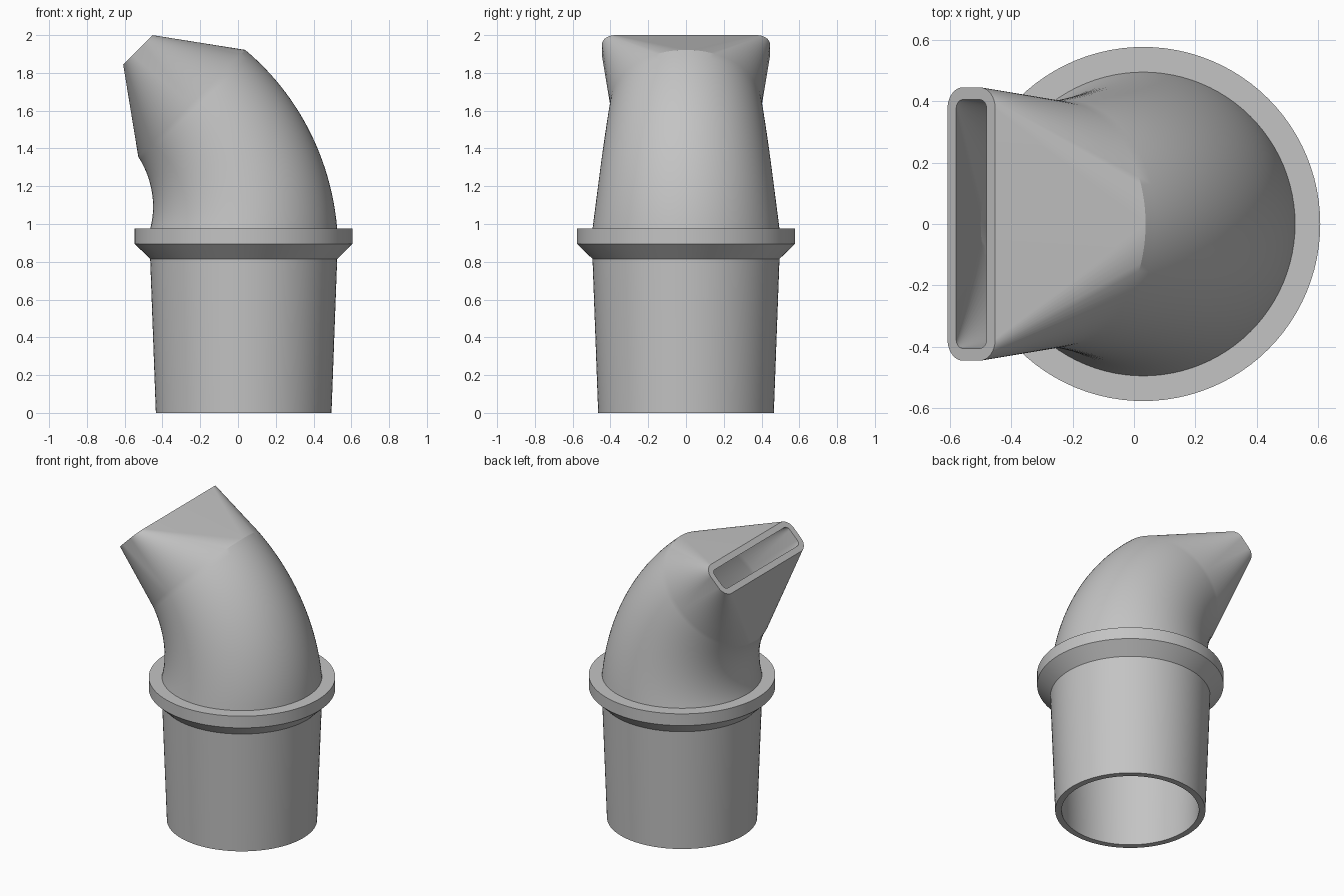
import bpy, bmesh
from math import sin, cos, pi, radians
from mathutils import Vector

if "Cube" in bpy.data.objects:
    bpy.data.objects.remove(bpy.data.objects["Cube"])

AXIS = 0.03        # x of the socket's centre line
JOINT = 0.975      # height where the elbow starts
WALL = 0.04
BEND = 0.939       # radius of the elbow's centre line
STEPS = 24         # points in each quarter of a ring

grey = bpy.data.materials.new("plain grey")
grey.use_nodes = True
grey.diffuse_color = (0.55, 0.55, 0.55, 1)
grey.node_tree.nodes["Principled BSDF"].inputs["Base Color"].default_value = grey.diffuse_color


def ring(x, z, tilt, half_u, half_v, r):
    """Rounded rectangle, tilted about y; it is a circle when all sizes match."""
    u, v = Vector((cos(tilt), 0, sin(tilt))), Vector((0, 1, 0))
    points = []
    for quarter, (su, sv) in enumerate([(1, 1), (-1, 1), (-1, -1), (1, -1)]):
        for i in range(STEPS + 1):
            a = (quarter + i / STEPS) * pi / 2
            points.append(Vector((x, 0, z))
                          + u * (su * (half_u - r) + r * cos(a))
                          + v * (sv * (half_v - r) + r * sin(a)))
    return points


def loft(name, rings):
    bm = bmesh.new()
    rows = [[bm.verts.new(p) for p in points] for points in rings]
    for low, high in zip(rows, rows[1:]):
        for i in range(len(low)):
            j = (i + 1) % len(low)
            bm.faces.new((low[i], low[j], high[j], high[i]))
    bmesh.ops.remove_doubles(bm, verts=bm.verts, dist=0.0001)
    bmesh.ops.recalc_face_normals(bm, faces=bm.faces)
    mesh = bpy.data.meshes.new(name)
    bm.to_mesh(mesh)
    bm.free()
    mesh.materials.append(grey)
    obj = bpy.data.objects.new(name, mesh)
    bpy.context.collection.objects.link(obj)
    bpy.ops.object.select_all(action="DESELECT")
    obj.select_set(True)
    bpy.context.view_layer.objects.active = obj
    bpy.ops.object.shade_smooth_by_angle(angle=radians(15))
    return obj


# Tapered socket: inside wall, bottom rim, outside wall and flange
profile = [(0.495 - WALL, JOINT), (0.465 - WALL, 0), (0.465, 0), (0.495, 0.815),
           (0.577, 0.895), (0.577, JOINT), (0.495, JOINT)]
loft("socket_with_flange", [ring(AXIS, z, 0, r, r, r) for r, z in profile])


# Tapering elbow that ends in a flat slot nozzle
def skin(inset):
    rings = []
    for i in range(25):
        t = i / 24
        a = t * pi / 4
        r = 0.495 - 0.095 * t - inset
        rings.append(ring(AXIS - BEND * (1 - cos(a)), JOINT + BEND * sin(a), a, r, r, r))
    rings.append(ring(-0.53, 1.922, pi / 4, 0.11 - inset, 0.445 - inset, 0.07 - inset))
    return rings


loft("elbow_with_slot_nozzle", skin(0) + skin(WALL)[::-1])
